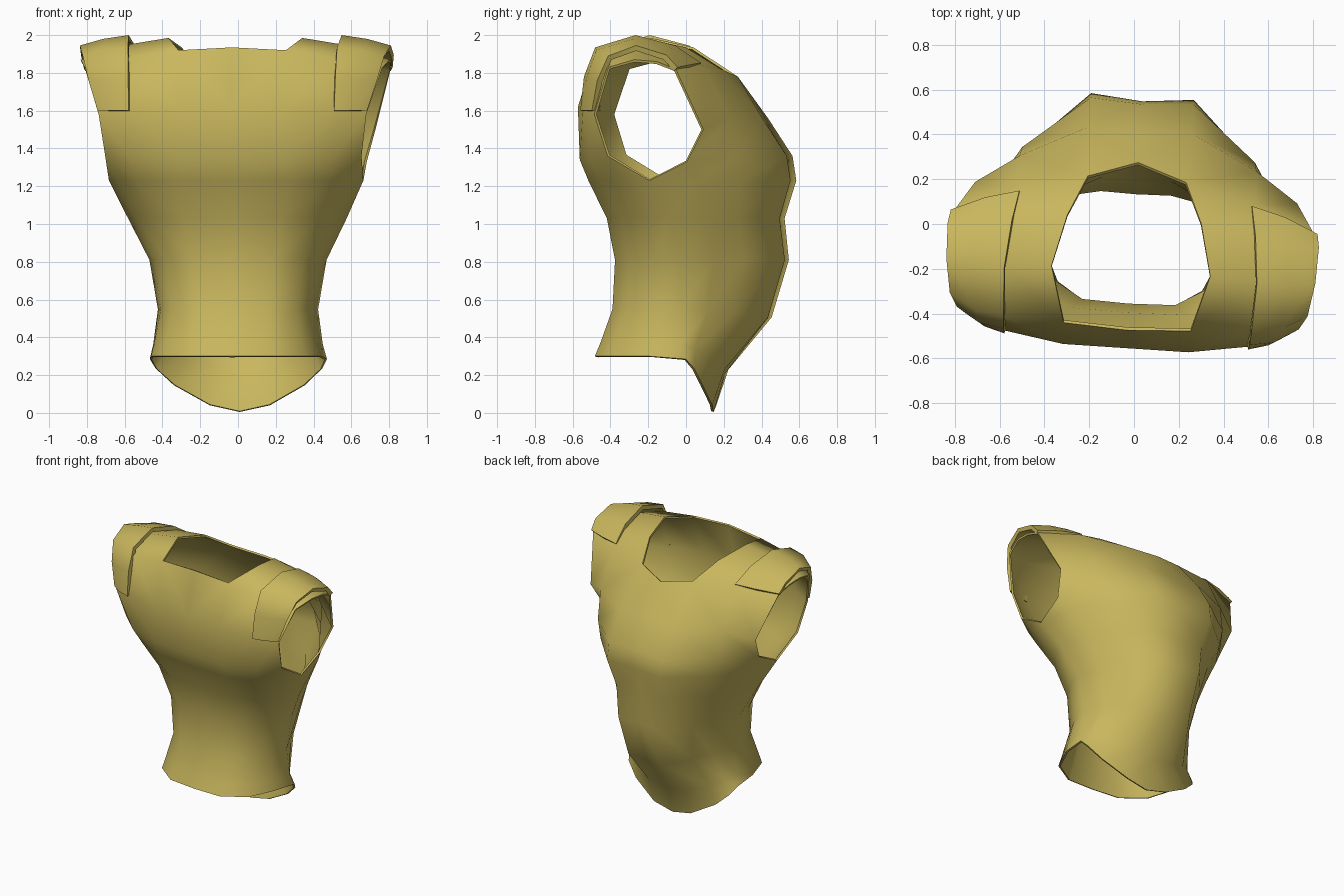
import bpy
import bmesh
import math

default_cube = bpy.data.objects.get("Cube")
if default_cube:
    bpy.data.objects.remove(default_cube, do_unlink=True)

# One cloth colour for everything
cloth = bpy.data.materials.new("olive_yellow_cloth")
cloth.use_nodes = True
cloth_colour = (0.58, 0.47, 0.11, 1)
cloth.diffuse_color = cloth_colour
shader = next(n for n in cloth.node_tree.nodes if n.type == 'BSDF_PRINCIPLED')
shader.inputs["Base Color"].default_value = cloth_colour

TURN = math.radians(-3.8)   # the whole garment is twisted slightly


def add_strip(bm, lower, upper):
    """Bridge two equally long rows of vertices, skipping gaps (None)."""
    for a, b, c, d in zip(lower, lower[1:], upper[1:], upper):
        corners = [v for v in (a, b, c, d) if v is not None]
        if len(corners) > 2 and a is not None and b is not None:
            bm.faces.new(corners)


def add_points(bm, points):
    return [bm.verts.new(p) if p else None for p in points]


def finish(bm, name, thickness):
    """Turn the left half into a mirrored, thin, smooth shell."""
    mesh = bpy.data.meshes.new(name)
    bm.to_mesh(mesh)
    bm.free()
    mesh.materials.append(cloth)
    shell = bpy.data.objects.new(name, mesh)
    bpy.context.collection.objects.link(shell)
    mirror = shell.modifiers.new("mirror", 'MIRROR')
    mirror.use_clip = True
    solid = shell.modifiers.new("thickness", 'SOLIDIFY')
    solid.thickness = thickness
    solid.offset = -1
    shell.rotation_euler.z = TURN
    bpy.ops.object.select_all(action='DESELECT')
    shell.select_set(True)
    bpy.context.view_layer.objects.active = shell
    bpy.ops.object.convert(target='MESH')
    bpy.ops.object.shade_smooth_by_angle(angle=math.radians(65))


# Half cross-section from front centre to back centre:
# share of width, share of depth, share of the tail drop
SECTION = [(0, -1, 0), (.45, -.98, 0), (.8, -.76, 0), (.96, -.38, 0),
           (1, 0, .05), (.94, .36, .22), (.74, .68, .52), (.34, 1, .88),
           (0, .97, 1)]
FRONT_CORNER, BACK_CORNER = (2, 3), (5, 6)


def body_ring(z, width, front, side, back, drop, front_pull, back_pull):
    """One ring; the pulls draw the rounded corners in towards the middle."""
    ring = []
    for column, (across, depth, fall) in enumerate(SECTION):
        reach = side - front if depth < 0 else back - side
        pull = (front_pull if column in FRONT_CORNER
                else back_pull if column in BACK_CORNER else 1)
        ring.append((width * across * pull, side + reach * depth * pull,
                     z - drop * fall))
    return ring


# Lower body: height, half width, front, side and back depth, tail drop,
# front and back corner pull
BODY = [(.30, .47, -.48, .03, .15, .295, 1, 1),
        (.37, .45, -.45, 0, .215, .16, 1, .93),
        (.55, .425, -.385, 0, .445, .05, .98, .87),
        (.81, .47, -.37, 0, .535, 0, .97, .91),
        (1.03, .58, -.41, -.05, .51, 0, .95, .93),
        (1.23, .675, -.505, -.15, .57, 0, .96, .97)]

# Chest and back panels, with a gap for the arm hole
CHEST = [(0, -.55, 1.34), (.28, -.545, 1.34), (.54, -.48, 1.35),
         (.68, -.37, 1.36), None, (.68, .05, 1.33), (.52, .31, 1.36),
         (.23, .55, 1.36), (0, .535, 1.36)]
UPPER = [(0, -.555, 1.62), (.28, -.555, 1.62), (.56, -.51, 1.6),
         (.71, -.44, 1.58), None, (.72, .14, 1.5), (.53, .27, 1.56),
         (.23, .42, 1.56), (0, .41, 1.56)]
TOP = [(0, -.475, 1.935), (.285, -.46, 1.92), (.56, -.45, 1.88),
       (.79, -.36, 1.83), None, (.81, 0, 1.82), (.53, .12, 1.84),
       (.22, .2, 1.82), (0, .275, 1.78)]
# Shoulder straps, from neck to arm hole
STRAP_FRONT = [(.355, -.21, 1.985), (.57, -.22, 1.95), (.82, -.22, 1.87)]
STRAP_BACK = [(.3, .02, 1.935), (.55, 0, 1.91), (.82, -.1, 1.86)]

bm = bmesh.new()
rows = [add_points(bm, body_ring(*r)) for r in BODY]
for lower, upper in zip(rows, rows[1:]):
    add_strip(bm, lower, upper)

# Panels around the arm hole, starting from the last closed ring
chest, upper, top = (add_points(bm, p) for p in (CHEST, UPPER, TOP))
add_strip(bm, rows[-1], chest)
add_strip(bm, chest, upper)
add_strip(bm, upper, top)

# Straps join the front panel to the back panel
straps = [top[1:4], add_points(bm, STRAP_FRONT),
          add_points(bm, STRAP_BACK), top[7:4:-1]]
for near, far in zip(straps, straps[1:]):
    add_strip(bm, near, far)
bmesh.ops.recalc_face_normals(bm, faces=bm.faces)
# An open shell can be oriented either way: make the chest face forward
chest_face = min(bm.faces, key=lambda f: f.calc_center_median().y)
if chest_face.normal.y > 0:
    bmesh.ops.reverse_faces(bm, faces=bm.faces)
finish(bm, "torso_shell", .014)

# Shoulder caps: sections run from front to back, inner edge to arm edge
CAP = [[(.545, -.525, 1.6), (.635, -.5, 1.6), (.715, -.452, 1.6)],
       [(.55, -.505, 1.78), (.66, -.485, 1.77), (.765, -.42, 1.76)],
       [(.555, -.445, 1.935), (.68, -.43, 1.92), (.8, -.36, 1.89)],
       [(.565, -.23, 2), (.7, -.23, 1.98), (.825, -.21, 1.945)],
       [(.545, -.02, 1.945), (.69, -.03, 1.93), (.83, -.05, 1.895)],
       [(.52, .115, 1.853), (.67, .075, 1.845), (.82, .01, 1.83)]]

bm = bmesh.new()
sections = [add_points(bm, s) for s in CAP]
for near, far in zip(sections, sections[1:]):
    add_strip(bm, near, far)
bm.normal_update()
if sum(f.normal.z for f in bm.faces) < 0:
    bmesh.ops.reverse_faces(bm, faces=bm.faces)
finish(bm, "shoulder_caps", .03)
